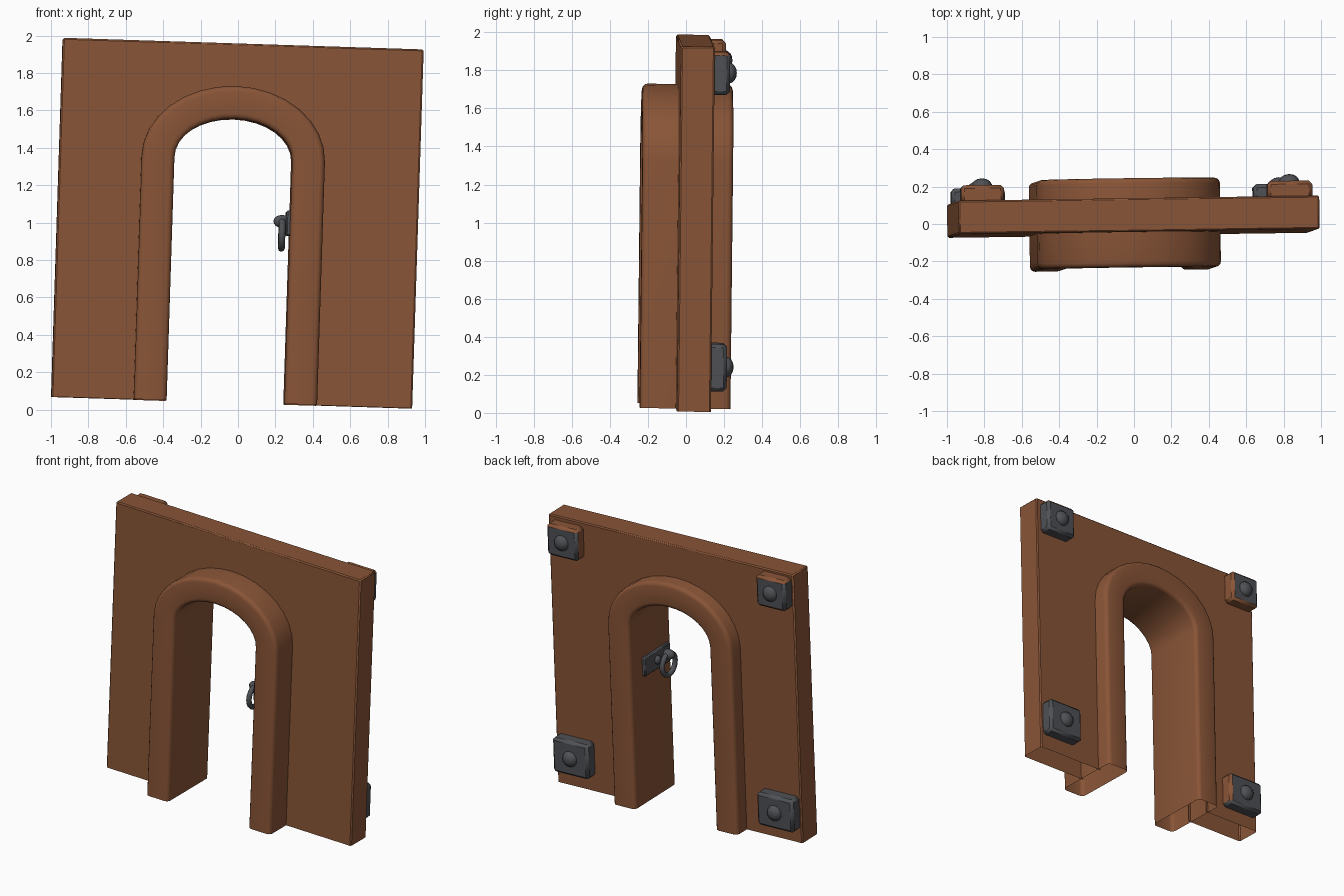
import bpy, bmesh, math
from mathutils import Matrix, Vector, Euler

cube = bpy.data.objects.get("Cube")
if cube:
    bpy.data.objects.remove(cube, do_unlink=True)


def material(name, color):
    m = bpy.data.materials.new(name)
    m.use_nodes = True
    m.diffuse_color = color
    bsdf = next(n for n in m.node_tree.nodes if n.type == 'BSDF_PRINCIPLED')
    bsdf.inputs["Base Color"].default_value = color
    return m


CLAY = material("warm_brown", (0.25, 0.09, 0.038, 1))
IRON = material("dark_iron", (0.078, 0.082, 0.09, 1))

# The whole wall leans slightly
LEAN = Matrix.Translation((-0.003, 0, 0.997)) @ Euler(
    [math.radians(a) for a in (-0.6, 1.85, 0.8)]).to_matrix().to_4x4()


def finish(bm, name, mats, bevel=0, smooth=35):
    bmesh.ops.recalc_face_normals(bm, faces=bm.faces)
    mesh = bpy.data.meshes.new(name)
    bm.to_mesh(mesh)
    bm.free()
    for m in mats:
        mesh.materials.append(m)
    ob = bpy.data.objects.new(name, mesh)
    bpy.context.collection.objects.link(ob)
    ob.matrix_world = LEAN
    if bevel:
        mod = ob.modifiers.new("Bevel", 'BEVEL')
        mod.width, mod.segments = bevel, 1
        mod.limit_method = 'ANGLE'
    bpy.ops.object.select_all(action='DESELECT')
    bpy.context.view_layer.objects.active = ob
    ob.select_set(True)
    bpy.ops.object.shade_smooth_by_angle(angle=math.radians(smooth))
    return ob


# Arch outline between the inner (t=0) and outer (t=1) edge
HALF_W, HALF_H, FOOT, SPRING, MID = 0.965, 0.96, -0.96, 0.34, -0.036
STEPS = 16


def arch_path(t):
    rx, rz = 0.315 + 0.175 * t, 0.215 + 0.175 * t
    arc = [(MID - rx * math.cos(math.pi * i / STEPS),
            SPRING + rz * math.sin(math.pi * i / STEPS)) for i in range(STEPS + 1)]
    return [(MID - rx, FOOT)] + arc + [(MID + rx, FOOT)]


# Wall slab, open underneath and around the doorway
bm = bmesh.new()
hole = arch_path(0.9)
outline = hole + [(HALF_W, -HALF_H), (HALF_W, HALF_H), (-HALF_W, HALF_H), (-HALF_W, -HALF_H)]
front, back = [[bm.verts.new((x, y, z)) for x, z in outline] for y in (-0.05, 0.128)]
bm.faces.new(front)
bm.faces.new(back)
for i in range(len(hole), len(outline) - 1):
    bm.faces.new((front[i], front[i + 1], back[i + 1], back[i]))
finish(bm, "wall_slab", [CLAY], bevel=0.008)

# Door surround: a rounded block section swept around the arch
bm = bmesh.new()
D, R = 0.238, 0.028
section = []
for t, y, start in ((0, -1, 0), (1, -1, 1), (1, 1, 2), (0, 1, 3)):
    for k in range(4):
        a = math.pi * (start / 2 + k / 6)
        ct = R / 0.175
        t0 = t + (ct if t == 0 else -ct)
        section.append((t0 - ct * math.cos(a), y * (D - R) - R * math.sin(a)))
rings = [[bm.verts.new((x, y, z)) for x, z in arch_path(t)] for t, y in section]
for i, ring in enumerate(rings):
    nxt = rings[(i + 1) % len(rings)]
    for j in range(len(ring) - 1):
        bm.faces.new((ring[j], ring[j + 1], nxt[j + 1], nxt[j]))
finish(bm, "door_surround", [CLAY])


# Iron helpers
def block(name, lo, hi, bevel, brown=None):
    bm = bmesh.new()
    lo, hi = Vector(lo), Vector(hi)
    size = hi - lo
    bmesh.ops.create_cube(bm, size=1, matrix=Matrix.Translation((lo + hi) / 2)
                          @ Matrix.Diagonal((*size, 1)))
    bm.normal_update()
    for f in bm.faces:
        f.material_index = int(bool(brown and brown(f.normal)))
    return finish(bm, name, [IRON, CLAY], bevel)


def stud(name, center, scale):
    bm = bmesh.new()
    bmesh.ops.create_uvsphere(bm, u_segments=14, v_segments=8, radius=1,
                              matrix=Matrix.Translation(center) @ Matrix.Diagonal((*scale, 1)))
    return finish(bm, name, [IRON])


# Corner plates on the back, with worn brown sides, and their studs
plates = {
    "upper_left": (0.69, 0.93, 0.705, 0.93),
    "upper_right": (-0.95, -0.72, 0.72, 0.94),
    "lower_left": (0.665, 0.945, -0.853, -0.605),
    "lower_right": (-0.95, -0.665, -0.865, -0.63),
}
worn = {
    "upper_left": lambda n: n.z > 0.5 or n.x < -0.5,
    "upper_right": lambda n: abs(n.z) > 0.5 or n.x > 0.5,
    "lower_right": lambda n: n.x > 0.5,
}
for key, (x0, x1, z0, z1) in plates.items():
    block(key + "_plate", (x0, 0.11, z0), (x1, 0.21, z1), 0.018, worn.get(key))
    stud(key + "_stud", ((x0 + x1) / 2, 0.205, (z0 + z1) / 2), (0.055, 0.042, 0.055))

# Handle on the inside of the doorway: plate, stud, peg and hanging ring
JAMB = MID + 0.315
block("handle_plate", (JAMB - 0.022, -0.20, -0.06), (JAMB + 0.02, 0.10, 0.075), 0.008)
stud("handle_stud", (JAMB - 0.025, -0.04, 0.01), (0.022, 0.03, 0.03))
stud("handle_peg", (JAMB - 0.042, -0.14, 0.015), (0.048, 0.035, 0.035))

bm = bmesh.new()
N, M, RING, TUBE = 18, 8, 0.075, 0.018
loops = []
for i in range(N):
    a = math.tau * i / N
    loops.append([])
    for k in range(M):
        b = math.tau * k / M
        r = RING + TUBE * math.cos(b)
        loops[-1].append(bm.verts.new((JAMB - 0.042 + TUBE * math.sin(b),
                                       -0.14 + r * math.cos(a), -0.055 + r * math.sin(a))))
for i in range(N):
    for k in range(M):
        p, q, k2 = loops[i], loops[(i + 1) % N], (k + 1) % M
        bm.faces.new((p[k], p[k2], q[k2], q[k]))
finish(bm, "handle_ring", [IRON], smooth=60)
